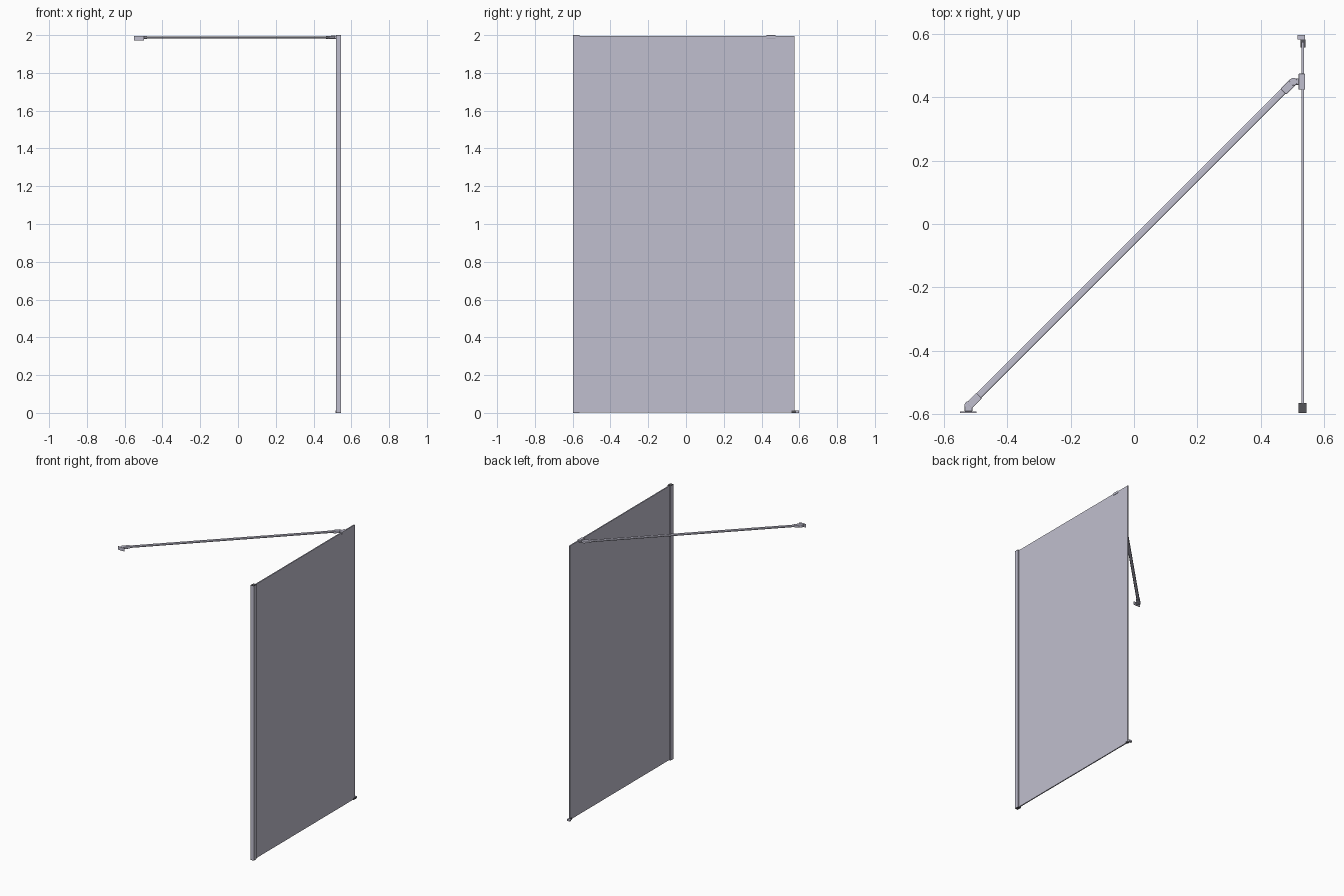
import bpy
import math
from mathutils import Vector

cube = bpy.data.objects.get("Cube")
if cube:
    bpy.data.objects.remove(cube, do_unlink=True)


def material(name, rgb):
    mat = bpy.data.materials.new(name)
    mat.use_nodes = True
    mat.diffuse_color = (*rgb, 1)
    mat.node_tree.nodes["Principled BSDF"].inputs["Base Color"].default_value = (*rgb, 1)
    return mat


GREY = material("pale grey", (0.53, 0.52, 0.62))
DARK = material("dark grey", (0.09, 0.09, 0.10))


def finish(name, mat, bevel=0.0):
    obj = bpy.context.object
    obj.name = name
    obj.data.materials.append(mat)
    bpy.ops.object.transform_apply(location=False, rotation=False, scale=True)
    if bevel:
        mod = obj.modifiers.new("rounded edges", "BEVEL")
        mod.width = bevel
        mod.segments = 3
        bpy.ops.object.shade_smooth_by_angle(angle=math.radians(35))
    return obj


def box(name, low, high, mat=GREY, bevel=0.0):
    low, high = Vector(low), Vector(high)
    bpy.ops.mesh.primitive_cube_add(size=1, location=(low + high) / 2)
    bpy.context.object.scale = high - low
    return finish(name, mat, bevel)


def beam(name, start, end, width, height, bevel):
    start, end = Vector(start), Vector(end)
    run = end - start
    bpy.ops.mesh.primitive_cube_add(size=1, location=(start + end) / 2,
                                    rotation=(0, 0, math.atan2(run.y, run.x)))
    bpy.context.object.scale = (run.length, width, height)
    return finish(name, GREY, bevel)


def knuckle(name, centre, radius, height):
    bpy.ops.mesh.primitive_cylinder_add(vertices=24, radius=radius, depth=height,
                                        location=centre)
    return finish(name, GREY, 0.001)


# Screen panel and the upright channel that holds it
box("glass_panel", (0.53, -0.575, 0.002), (0.538, 0.575, 1.996))
box("wall_channel_base", (0.52, -0.597, 0.003), (0.545, -0.580, 1.997))
for side, x in (("right", 0.52), ("left", 0.538)):
    box("wall_channel_lip_" + side, (x, -0.580, 0.003),
        (x + (0.010 if side == "right" else 0.007), -0.565, 1.997))
for level, z in (("bottom", 0.0), ("top", 1.997)):
    box("channel_cap_" + level, (0.52, -0.597, z), (0.545, -0.565, z + 0.003), DARK)

# Floor foot under the free edge
box("floor_foot_plate", (0.517, 0.583, 0), (0.541, 0.597, 0.012))
box("floor_foot_clip", (0.526, 0.558, 0), (0.542, 0.583, 0.012), DARK)

# Diagonal support bar with a socket at each end
Z = 1.988
beam("support_bar", (-0.50, -0.552, Z), (0.485, 0.433, Z), 0.021, 0.011, 0.004)
beam("wall_socket", (-0.522, -0.575, Z), (-0.490, -0.543, Z), 0.025, 0.017, 0.003)
beam("panel_socket", (0.472, 0.418, Z), (0.504, 0.450, Z), 0.025, 0.017, 0.003)

# Wall fixing
box("wall_plate", (-0.55, -0.597, 1.972), (-0.498, -0.592, 1.996))
box("wall_neck", (-0.535, -0.592, 1.978), (-0.511, -0.573, 1.996), bevel=0.002)
knuckle("wall_knuckle", (-0.523, -0.573, 1.987), 0.013, 0.018)

# Clamp gripping the top edge of the panel
knuckle("panel_knuckle", (0.504, 0.450, Z), 0.012, 0.018)
box("clamp_neck", (0.504, 0.440, 1.980), (0.522, 0.460, 1.996), bevel=0.002)
box("panel_clamp", (0.520, 0.425, 1.982), (0.541, 0.475, 2.0), bevel=0.002)
